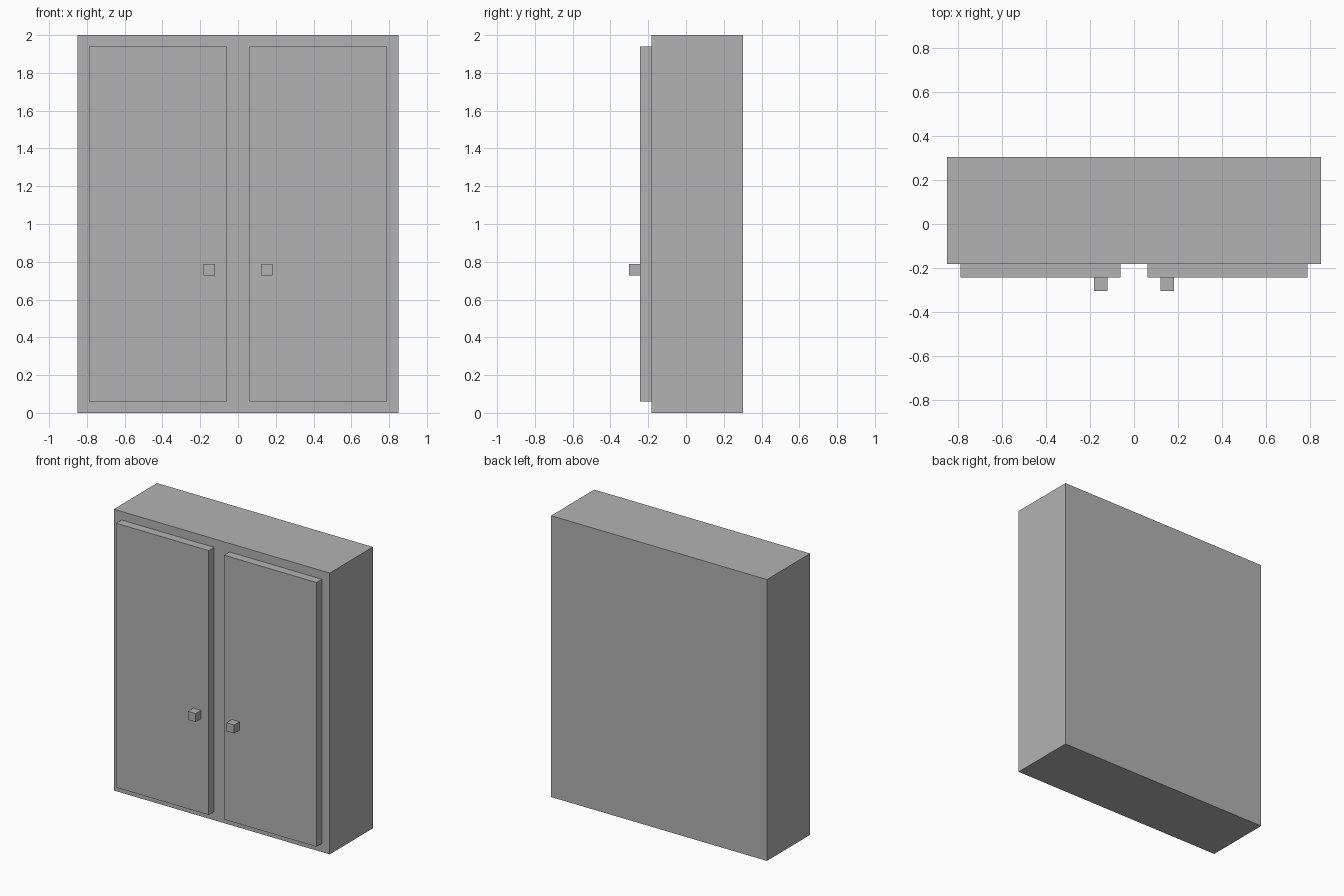
import bpy
from mathutils import Vector

default = bpy.data.objects.get("Cube")
if default:
    bpy.data.objects.remove(default, do_unlink=True)

# The cabinet is laid out on a module: 33 modules tall, 28 wide, 10 deep
U = 2 / 33

grey = bpy.data.materials.new("plain_grey")
grey.use_nodes = True
colour = (0.45, 0.45, 0.45, 1)
grey.diffuse_color = colour
grey.node_tree.nodes["Principled BSDF"].inputs["Base Color"].default_value = colour


def box(name, low, high):
    """Add a box between two corners given in modules."""
    low, high = Vector(low) * U, Vector(high) * U
    bpy.ops.mesh.primitive_cube_add(size=1, location=(low + high) / 2)
    obj = bpy.context.object
    obj.name = name
    obj.scale = high - low
    bpy.ops.object.transform_apply(location=False, rotation=False, scale=True)
    obj.data.materials.append(grey)
    return obj


# Body
box("cabinet_body", (-14, -3, 0), (14, 5, 33))

# Doors and square knobs, one pair per side
for side, s in (("left", 1), ("right", -1)):
    x0, x1 = sorted((s * 1, s * 13))
    box(side + "_door", (x0, -4, 1), (x1, -3, 32))
    x0, x1 = sorted((s * 2, s * 3))
    box(side + "_knob", (x0, -5, 12), (x1, -4, 13))
